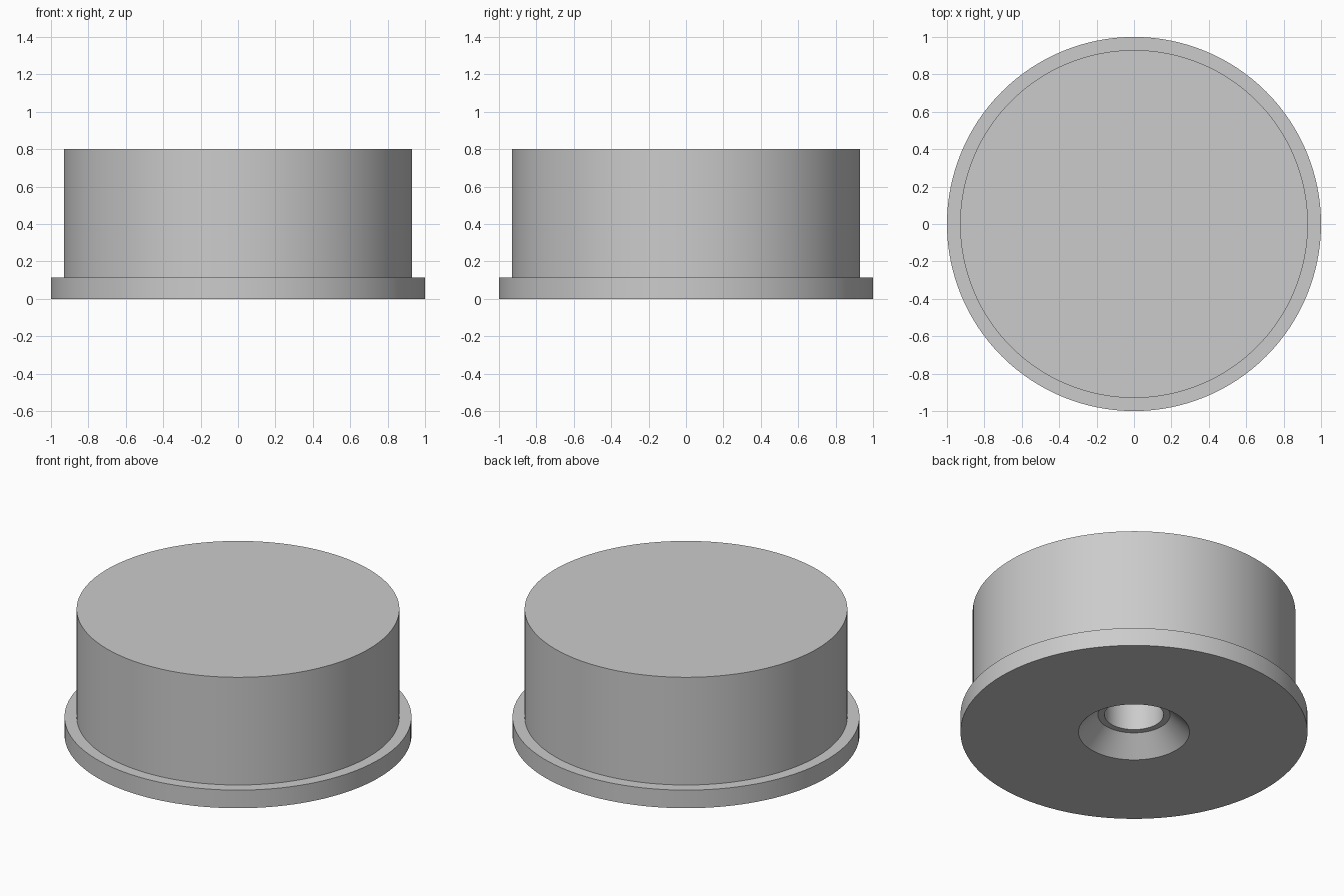
import bpy, bmesh, math

cube = bpy.data.objects.get("Cube")
if cube:
    bpy.data.objects.remove(cube, do_unlink=True)

SEGMENTS = 128
FLANGE_TOP, BODY_TOP, SOCKET_TOP = 0.115, 0.8, 0.6
FLANGE_R, BODY_R = 1.0, 0.93
SINK_R, SINK_INNER_R, SOCKET_R = 0.32, 0.208, 0.17

# Plain grey metal
grey = bpy.data.materials.new("light grey")
grey.use_nodes = True
grey.diffuse_color = (0.6, 0.6, 0.6, 1)
grey.node_tree.nodes["Principled BSDF"].inputs["Base Color"].default_value = (0.6, 0.6, 0.6, 1)


def lathe(name, profile):
    """Spin (radius, height) points around z, with the solid on the path's left."""
    bm = bmesh.new()
    rings = []
    for r, z in profile:
        angles = [math.tau * i / SEGMENTS for i in range(SEGMENTS)]
        rings.append([bm.verts.new((r * math.cos(a), r * math.sin(a), z)) for a in angles])
    for low, high in zip(rings, rings[1:]):
        for i in range(SEGMENTS):
            j = (i + 1) % SEGMENTS
            bm.faces.new((low[i], low[j], high[j], high[i]))
    # Collapse the rings that lie on the axis
    bmesh.ops.remove_doubles(bm, verts=bm.verts, dist=0.0001)
    mesh = bpy.data.meshes.new(name)
    bm.to_mesh(mesh)
    bm.free()
    mesh.materials.append(grey)
    obj = bpy.data.objects.new(name, mesh)
    bpy.context.collection.objects.link(obj)
    bpy.ops.object.select_all(action="DESELECT")
    obj.select_set(True)
    bpy.context.view_layer.objects.active = obj
    bpy.ops.object.shade_smooth_by_angle(angle=math.radians(30))
    return obj


# Base flange with a conical countersink below
lathe("base_flange", [(SINK_INNER_R, FLANGE_TOP), (SINK_R, 0), (FLANGE_R, 0),
                      (FLANGE_R, FLANGE_TOP), (BODY_R, FLANGE_TOP)])

# Cylindrical body with a flat top
lathe("body", [(BODY_R, FLANGE_TOP), (BODY_R, BODY_TOP), (0, BODY_TOP)])

# Blind hole with a narrow ledge around its mouth
lathe("socket", [(0, SOCKET_TOP), (SOCKET_R, SOCKET_TOP),
                 (SOCKET_R, FLANGE_TOP), (SINK_INNER_R, FLANGE_TOP)])
